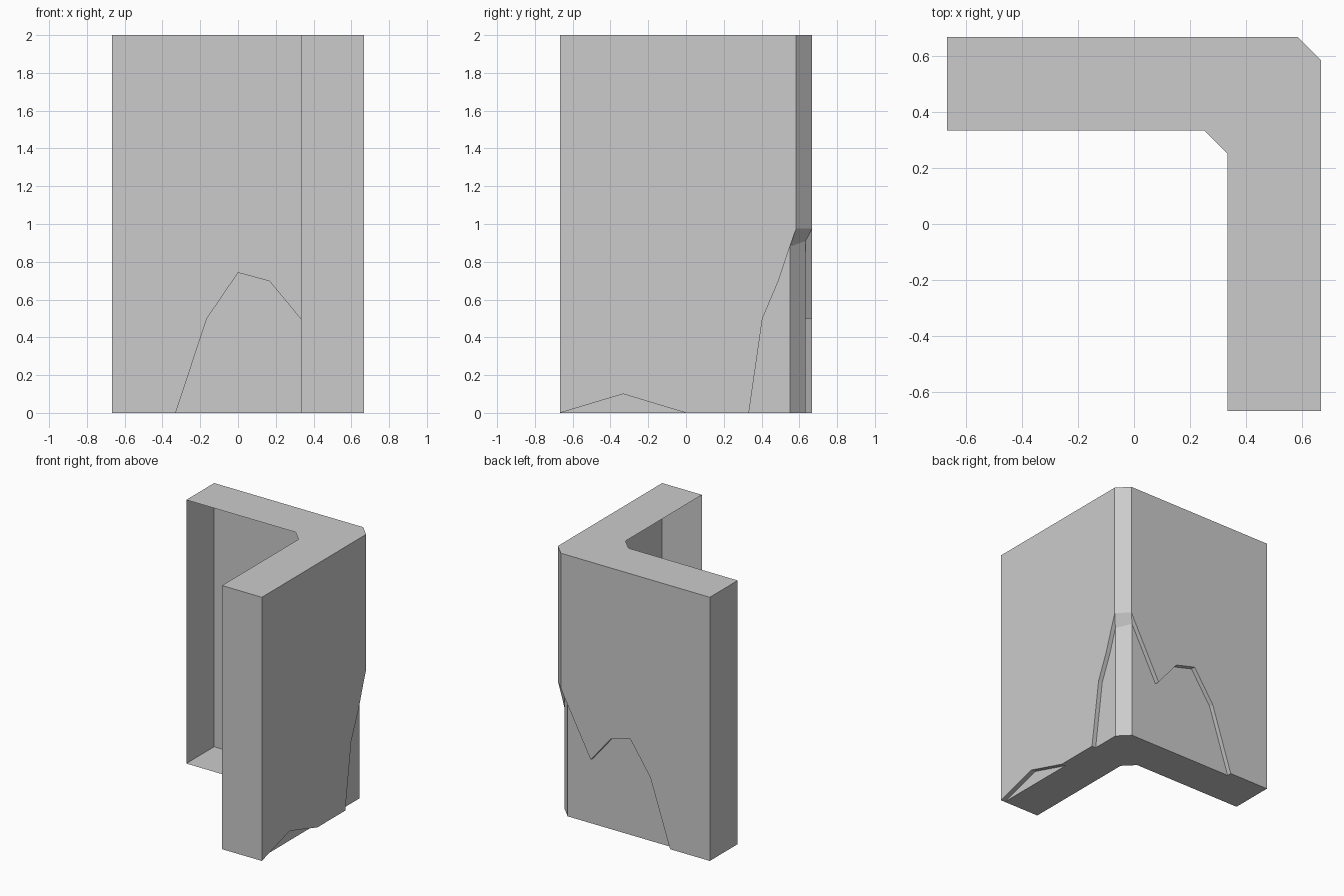
import bpy, bmesh

if "Cube" in bpy.data.objects:
    bpy.data.objects.remove(bpy.data.objects["Cube"])

E = 0.667          # outer half size
W = 0.333          # inner wall line
C = 0.583          # where the corner chamfer starts
D = 0.633          # recessed surface
K = 0.55           # recessed chamfer start
H = 2.0

bm = bmesh.new()


def poly(pts):
    return bm.faces.new([bm.verts.new(p) for p in pts])


def on_right(d, a, z):
    return (d, a, z)


def on_back(d, a, z):
    return (a, d, z)


def recess(place, contour, floor_pts):
    """Ledges along a broken contour plus the recessed panel behind it."""
    for (a0, z0), (a1, z1) in zip(contour, contour[1:]):
        poly([place(E, a0, z0), place(E, a1, z1), place(D, a1, z1), place(D, a0, z0)])
    poly([place(D, a, z) for a, z in contour + floor_pts])


# Broken plaster contours as (distance along wall, height)
right_break = [(W, 0), (0.405, 0.5), (0.49, 0.7), (K, 0.88)]
back_break = [(-W, 0), (-0.167, 0.5), (0, 0.745), (0.167, 0.7), (W, 0.5), (K, 0.91)]
chip = [(-E, 0), (-0.333, 0.1), (0, 0)]
top_of_break = [(C, 0.975), (C, H), (-E, H)]

# Outer wall panels
poly([on_right(E, a, z) for a, z in chip + right_break + top_of_break])
poly([on_back(E, a, z) for a, z in [(-E, 0)] + back_break + top_of_break])

# Recessed areas
recess(on_right, right_break, [(K, 0)])
recess(on_back, back_break, [(K, 0)])
recess(on_right, chip, [])

# Chamfered corner: upper part, sloped transition, recessed lower part
r_in, b_in = (D, K, 0.88), (K, D, 0.91)
r_top, b_top = (E, C, 0.975), (C, E, 0.975)
poly([r_top, b_top, (C, E, H), (E, C, H)])
poly([r_in, b_in, b_top, r_top])
poly([(D, K, 0), (K, D, 0), b_in, r_in])
poly([r_in, (E, K, 0.88), r_top])
poly([b_in, (K, E, 0.91), b_top])

# End caps of both arms
poly([(W, -E, 0), (D, -E, 0), (E, -E, 0), (E, -E, H), (W, -E, H)])
poly([(-E, W, 0), (-E, E, 0), (-E, E, H), (-E, W, H)])

# Top and bottom L-shaped caps (the inner sides stay open)
inner = [(-E, W), (0.25, W), (W, 0.25), (W, -E)]
top_face = poly([(x, y, H) for x, y in inner + [(E, -E), (E, C), (C, E), (-E, E)]])
poly([(x, y, 0) for x, y in inner + [
    (D, -E), (D, 0), (E, 0), (E, W), (D, W), (D, K),
    (K, D), (-W, D), (-W, E), (-E, E)]])

# Weld and orient outward
bmesh.ops.remove_doubles(bm, verts=bm.verts, dist=0.0005)
bmesh.ops.recalc_face_normals(bm, faces=bm.faces)
bm.normal_update()
cap = max(bm.faces, key=lambda f: f.calc_center_median().z)
if cap.normal.z < 0:
    bmesh.ops.reverse_faces(bm, faces=bm.faces)

mesh = bpy.data.meshes.new("broken_wall_corner")
bm.to_mesh(mesh)
bm.free()
obj = bpy.data.objects.new("broken_wall_corner", mesh)
bpy.context.collection.objects.link(obj)
